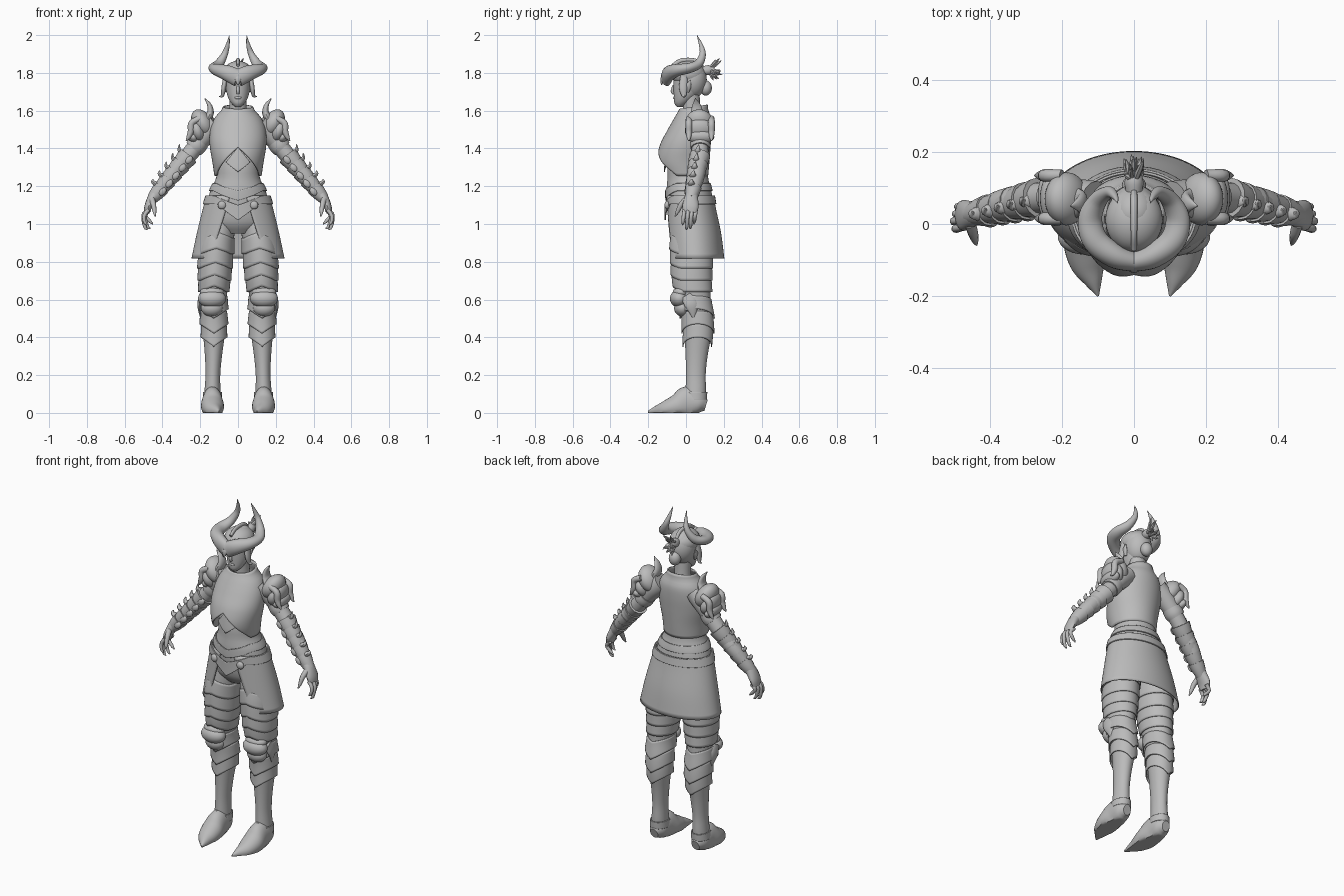
import bpy, bmesh, math, random
from mathutils import Vector, Matrix

random.seed(4)
if "Cube" in bpy.data.objects:
    bpy.data.objects.remove(bpy.data.objects["Cube"])

steel = bpy.data.materials.new("steel grey")
steel.use_nodes = True
GREY = (0.5, 0.5, 0.5, 1)
steel.diffuse_color = GREY
steel.node_tree.nodes["Principled BSDF"].inputs["Base Color"].default_value = GREY
parts = []


def finish(name, bm, mirror=False, thick=0):
    bmesh.ops.recalc_face_normals(bm, faces=bm.faces)
    me = bpy.data.meshes.new(name)
    bm.to_mesh(me)
    bm.free()
    me.materials.append(steel)
    ob = bpy.data.objects.new(name, me)
    bpy.context.collection.objects.link(ob)
    if thick:
        mod = ob.modifiers.new("thickness", "SOLIDIFY")
        mod.thickness, mod.offset = thick, 0
    if mirror:
        ob.modifiers.new("mirror", "MIRROR")
    parts.append(ob)


def sample(keys, t):
    """Smooth interpolation of rows whose first entry is the parameter."""
    keys = sorted(keys)
    t = min(max(t, keys[0][0]), keys[-1][0])
    i = max(k for k in range(len(keys) - 1) if keys[k][0] <= t)
    rows = [Vector(k[1:]) for k in keys]

    def slope(j):
        a, b = max(j - 1, 0), min(j + 1, len(keys) - 1)
        return (rows[b] - rows[a]) / (keys[b][0] - keys[a][0])
    h = keys[i + 1][0] - keys[i][0]
    s = (t - keys[i][0]) / h
    w = s * s * (3 - 2 * s)
    return (rows[i] * (1 - w) + rows[i + 1] * w
            + slope(i) * h * s * (1 - s) ** 2 - slope(i + 1) * h * s * s * (1 - s))


def grid(name, rings, mirror, thick=0, fill=False):
    bm = bmesh.new()
    rows = [[bm.verts.new(p) for p in ring] for ring in rings]
    for a, b in zip(rows, rows[1:]):
        for j in range(len(a) - 1):
            bm.faces.new((a[j], a[j + 1], b[j + 1], b[j]))
    bmesh.ops.remove_doubles(bm, verts=bm.verts, dist=1e-5)
    if fill:
        bmesh.ops.holes_fill(bm, edges=bm.edges, sides=0)
    finish(name, bm, mirror, thick)


def shell(name, prof, lo, hi, grow=0, span=lambda t: (-math.pi, math.pi),
          mirror=False, thick=0.006, flare=0, n=48, m=14, fill=False):
    """Plate wrapped on an upright profile; angle 0 is the front."""
    rings = []
    for i in range(m + 1):
        t = i / m
        a0, a1 = span(t)
        ring = []
        for j in range(n + 1):
            a = a0 + (a1 - a0) * j / n
            z = lo(a) + (hi(a) - lo(a)) * t
            cx, cy, rx, ry = sample(prof, z)
            g = grow + flare * (1 - t)
            ring.append((cx + (rx + g) * math.sin(a), cy - (ry + g) * math.cos(a), z))
        rings.append(ring)
    grid(name, rings, mirror, thick, fill)


def tube(name, pts, mirror=True, up=(0, 1, 0), n=16, m=5):
    """Tapered limb through (x, y, z, radius along up, other radius)."""
    keys = [(i, *p, p[3]) if len(p) == 4 else (i, *p) for i, p in enumerate(pts)]
    total = (len(pts) - 1) * m
    rows = [sample(keys, i / m) for i in range(total + 1)]
    pos = [Vector(r[:3]) for r in rows]
    u, rings = Vector(up), []
    for i, r in enumerate(rows):
        d = (pos[min(i + 1, total)] - pos[max(i - 1, 0)]).normalized()
        u = (u - d * u.dot(d)).normalized()
        v = d.cross(u)
        ring = []
        for j in range(n + 1):
            a = math.tau * (j % n) / n
            p = pos[i] + u * max(r[3], .001) * math.cos(a) + v * max(r[4], .001) * math.sin(a)
            ring.append((p.x, p.y, max(p.z, 0)))
        rings.append(ring)
    grid(name, rings, mirror, fill=True)


def ball(name, loc, size, tilt=0, mirror=False):
    bm = bmesh.new()
    mat = Matrix.Translation(loc) @ Matrix.Rotation(tilt, 4, "Y") @ Matrix.Diagonal((*size, 1))
    bmesh.ops.create_uvsphere(bm, u_segments=28, v_segments=18, radius=1, matrix=mat)
    finish(name, bm, mirror)


def flat(z):
    return lambda a: z


def chevron(z, depth, width=1.0):
    """Edge height that changes by depth at the front point."""
    return lambda a: z + depth * max(0, 1 - abs(a) / width)


def wavy(z, depth):
    """Edge that drops to points at front and back and rises at the sides."""
    return lambda a: z + depth * abs(math.sin(a))


# Torso
BODY = [(1.46, 0, .02, .11, .09), (1.3, 0, .008, .112, .105), (1.24, 0, .01, .117, .108),
        (1.18, 0, .015, .145, .118), (1.1, 0, .022, .165, .122), (1.0, 0, .03, .17, .11),
        (.95, 0, .03, .1, .07)]
CHEST = [(1.64, 0, .045, .07, .065), (1.6, 0, .04, .085, .075), (1.56, 0, .036, .12, .094),
         (1.5, 0, .02, .142, .112), (1.42, 0, -.003, .146, .13), (1.33, 0, -.015, .132, .135),
         (1.25, 0, -.003, .12, .116)]
shell("body", BODY, flat(.95), flat(1.46), thick=0, m=24, fill=True)
shell("breastplate", CHEST, chevron(1.255, .15, 1.2),
      lambda a: 1.62 - .012 * math.cos(a), thick=.008, m=24, n=64)
shell("belly_plate", BODY, lambda a: 1.275 + .1 * abs(a), chevron(1.33, .075, .5),
      .016, lambda t: (-.5, .5), n=16)
shell("waist_band", BODY, chevron(1.175, -.05), chevron(1.215, -.04), .004)

# Skirt and belt
SKIRT = [(1.2, 0, .014, .146, .122), (1.1, 0, .024, .178, .128), (.95, 0, .04, .215, .143),
         (.81, 0, .05, .245, .151)]
shell("skirt", SKIRT, flat(.818), flat(1.15),
      span=lambda t: (.66 - .4 * t, math.tau - .66 + .4 * t), n=64)
shell("belt", SKIRT, chevron(1.105, -.085, .6), chevron(1.15, -.05, .8), .007)
ball("belt_clasps", (.085, -.1, 1.1), (.022, .014, .022), mirror=True)

# Legs
LEG = [(1.06, .085, .025, .08, .09), (.9, .112, .03, .088, .108), (.8, .12, .03, .086, .105),
       (.7, .125, .032, .079, .098), (.6, .13, .045, .068, .085), (.5, .128, .06, .064, .078),
       (.42, .127, .063, .058, .072), (.3, .13, .056, .045, .058), (.2, .133, .052, .039, .052),
       (.12, .135, .052, .042, .054), (.04, .137, .05, .045, .052)]
shell("legs", LEG, flat(.04), flat(1.06), mirror=True, thick=0, m=40, n=32, fill=True)
for i, z in enumerate((.64, .7, .765, .84)):
    shell(f"thigh_plate_{i}", LEG, chevron(z, .03), chevron(z + .085, .03), .001,
          mirror=True, flare=.007, m=6)
for i, (z, h) in enumerate(((.35, .1), (.42, .1), (.5, .1))):
    shell(f"shin_plate_{i}", LEG, wavy(z, .05), wavy(z + h, .02), .002,
          mirror=True, flare=.01, m=8)

# Knee guards
ball("knee_guard", (.138, -.035, .605), (.074, .05, .048), mirror=True)
ball("knee_brow", (.138, -.025, .638), (.064, .045, .032), mirror=True)
ball("knee_lower", (.138, -.018, .555), (.058, .045, .045), mirror=True)
tube("knee_wing", [(.195, .0, .62, .03, .012), (.203, .03, .57, .035, .012),
                   (.196, .04, .5, .004)])

# Pointed shoes
tube("shoes", [(.137, .106, .04, .03, .025), (.137, .07, .05, .055, .048),
               (.136, .01, .055, .085, .053), (.135, -.05, .035, .062, .061),
               (.128, -.11, .018, .045, .05), (.113, -.16, .01, .026, .025),
               (.1, -.2, .005, .006, .003)], up=(0, 0, 1), n=24)
shell("shoe_cuff", LEG, chevron(.07, .03), chevron(.11, .03), .004, mirror=True)

# Arms with overlapping forearm plates
tube("arms", [(.11, .06, 1.53, .06), (.16, .07, 1.485, .055), (.215, .075, 1.42, .046),
              (.285, .07, 1.335, .043), (.36, .055, 1.25, .043), (.44, .03, 1.15, .03)])
for i in range(5):
    a = Vector((.265, .073, 1.36)).lerp(Vector((.44, .03, 1.15)), i / 5)
    b = a + Vector((.05, -.012, -.06))
    r = .05 - .003 * i
    tube(f"forearm_plate_{i}", [(*a, r + .006), (*a.lerp(b, .5), r), (*b, r - .009)], m=3)
    # Swept fins along the outer edge
    o = a + Vector((.03, -.01, .02))
    tube(f"forearm_fin_{i}", [(*o, .02, .014), (*(o + Vector((.016, 0, .012))), .013, .01),
                              (*(o + Vector((.015, .004, .042 - .004 * i))), .002)], n=10, m=4)
    ball(f"forearm_boss_{i}", a + Vector((-.005, -.048 + .003 * i, -.02)), (.018, .012, .024),
         tilt=-.7, mirror=True)
tube("upper_arm_band", [(.2, .075, 1.44, .052), (.22, .075, 1.415, .054),
                        (.235, .075, 1.398, .05)], m=3)

# Hands
tube("palms", [(.425, .033, 1.17, .032), (.45, .028, 1.14, .036, .028),
               (.474, .024, 1.095, .043, .021), (.484, .022, 1.06, .036, .015)])
for i, drop in enumerate((.055, .08, .075, .05)):
    y = -.008 + .02 * i
    x = .488 - .006 * abs(i - 1)
    tube(f"finger_{i}", [(x - .008, y, 1.075, .011), (x + .014, y - .004, 1.045, .0105),
                         (x + .012 - .007 * i, y - .008, 1.065 - drop, .009),
                         (x - .002 - .008 * i, y - .01, 1.05 - drop, .003)], n=10, m=3)
tube("thumbs", [(.455, 0, 1.13, .016), (.447, -.028, 1.1, .014), (.442, -.045, 1.065, .01),
                (.438, -.058, 1.04, .003)], n=10, m=3)

# Shoulder guards with layered plates and an upright horn
ball("shoulder_cap", (.188, .07, 1.535), (.052, .074, .078), .55, True)
ball("shoulder_plate", (.216, .072, 1.495), (.042, .078, .066), .35, True)
ball("shoulder_rim", (.236, .078, 1.46), (.03, .072, .036), .5, True)
tube("shoulder_horn", [(.165, .06, 1.55, .045, .022), (.146, .058, 1.59, .034, .018),
                       (.152, .055, 1.63, .022, .012), (.176, .05, 1.665, .002)])
for y in (.015, .135):
    tube("shoulder_scroll", [(.2, y, 1.56, .016), (.245, y, 1.535, .018), (.25, y, 1.49, .017),
                             (.262, y, 1.46, .012), (.275, y, 1.44, .003)], n=10)

# Head and hair
tube("neck", [(0, .035, 1.55, .05), (0, .03, 1.62, .046), (0, .025, 1.7, .046)], False)
HEAD = [(1.62, 0, -.032, .014, .014), (1.635, 0, -.026, .032, .034), (1.67, 0, -.006, .053, .058),
        (1.72, 0, .008, .064, .074), (1.8, 0, .015, .068, .08)]
shell("face", HEAD, flat(1.62), flat(1.8), thick=0, fill=True)
tube("nose", [(0, -.065, 1.735, .006), (0, -.072, 1.705, .009), (0, -.066, 1.69, .008)], False)
ball("lips", (0, -.058, 1.668), (.02, .01, .008))
ball("hair_cap", (0, .03, 1.765), (.074, .08, .1))
ball("hair_bun", (0, .105, 1.72), (.034, .032, .04))
tube("side_hair", [(.066, -.01, 1.78, .02, .012), (.076, -.015, 1.72, .022, .012),
                   (.082, -.01, 1.68, .012, .008), (.1, -.005, 1.675, .002)])
tube("ears", [(.066, .005, 1.7, .012, .008), (.074, .012, 1.73, .016, .008),
              (.08, .025, 1.76, .003)])

# Helmet with sweeping brim and horns
ball("helmet_dome", (0, .012, 1.795), (.08, .09, .068))
tube("horned_brim", [(0, -.105, 1.772, .046, .028), (.055, -.088, 1.798, .042, .034),
                     (.108, -.045, 1.815, .032, .036), (.122, .015, 1.825, .026, .034),
                     (.1, .066, 1.848, .024, .026), (.07, .088, 1.9, .017, .017),
                     (.054, .078, 1.95, .01), (.045, .058, 2.0, .001)],
     up=(0, 0, 1), n=20, m=6)
tube("brim_point", [(0, -.09, 1.81, .012, .02), (0, -.122, 1.775, .012, .02),
                    (0, -.13, 1.735, .003)], False)
tube("helmet_ridge", [(0, -.07, 1.84, .01, .008), (0, -.02, 1.866, .012, .009),
                      (0, .06, 1.86, .012, .01), (0, .1, 1.81, .008)], False, up=(0, 0, 1))
tube("crest_stem", [(0, .08, 1.81, .022), (0, .12, 1.815, .026), (0, .15, 1.82, .014)], False)

# Spiky crest at the back of the head
for i in range(22):
    root = Vector((random.uniform(-.012, .012), .125, 1.815 + random.uniform(-.015, .015)))
    aim = Vector((random.uniform(-.025, .025), random.uniform(.01, .07), random.uniform(-.05, .055)))
    tube(f"crest_spike_{i}", [(*root, .009), (*(root + aim * .6), .008), (*(root + aim), .001)],
         False, up=(1, 0, 0), n=6, m=2)

# Smooth shading with crisp plate edges
bpy.ops.object.select_all(action="DESELECT")
for ob in parts:
    ob.select_set(True)
bpy.context.view_layer.objects.active = parts[0]
bpy.ops.object.shade_smooth_by_angle(angle=math.radians(40))
